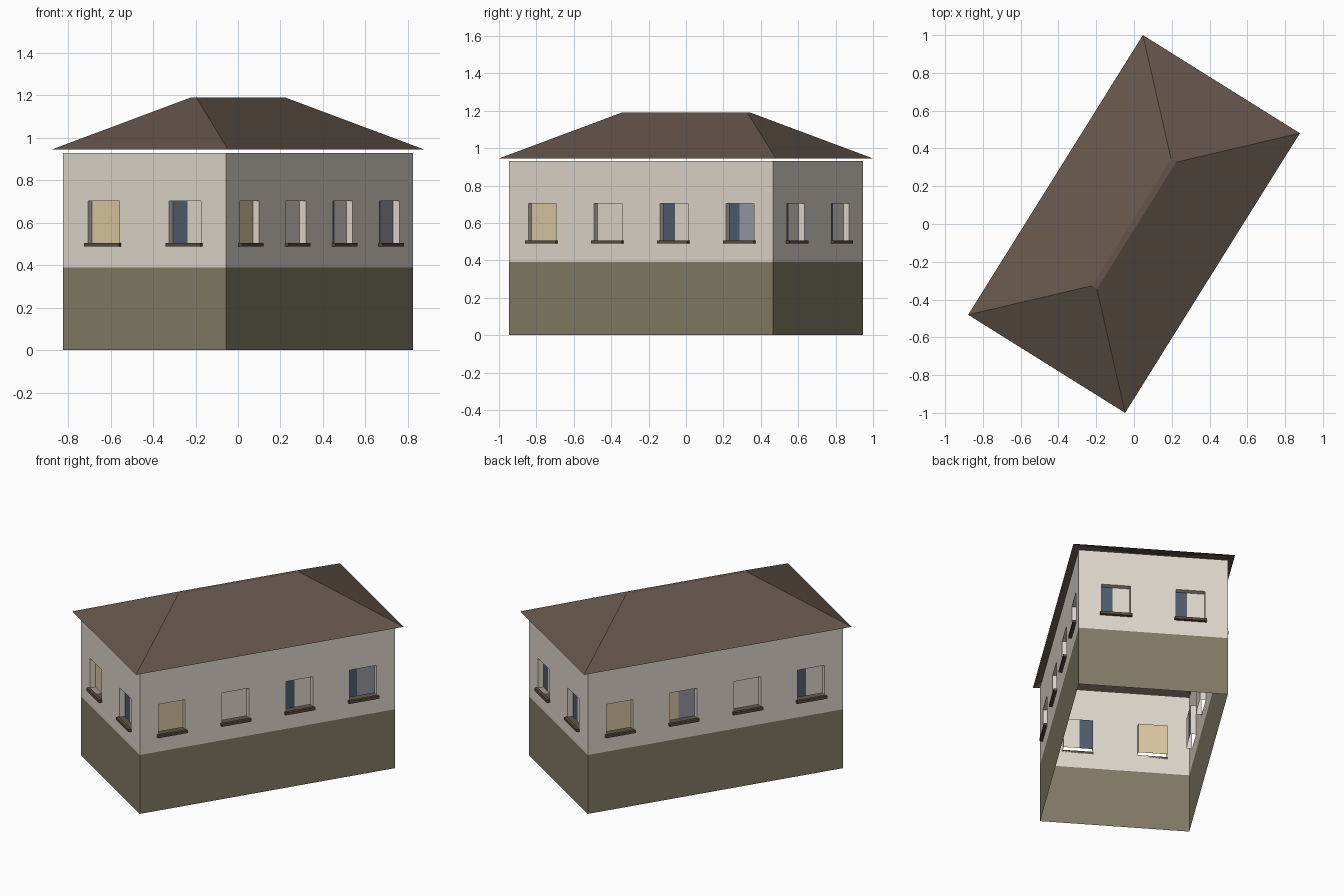
import bpy, bmesh, math
from mathutils import Vector

if "Cube" in bpy.data.objects:
    bpy.data.objects.remove(bpy.data.objects["Cube"])

ANG = math.radians(58)
U = Vector((math.cos(ANG), math.sin(ANG), 0))    # long axis
V = Vector((math.sin(ANG), -math.cos(ANG), 0))   # short axis
Z = Vector((0, 0, 1))
HL, HW = 0.832, 0.452                            # half length / width of walls
PLINTH, TOP = 0.39, 0.93
WIN_W, WIN_Z0, WIN_Z1, DEPTH = 0.176, 0.505, 0.703, 0.035


def material(name, rgb):
    m = bpy.data.materials.new(name)
    lin = [((c / 255 + 0.055) / 1.055) ** 2.4 for c in rgb]
    m.diffuse_color = (*lin, 1)
    m.use_nodes = True
    m.node_tree.nodes["Principled BSDF"].inputs["Base Color"].default_value = m.diffuse_color
    return m


PLASTER = material("plaster", (222, 214, 203))
STONE = material("plinth_olive", (130, 122, 101))
ROOF = material("roof_brown", (100, 85, 75))
SILL = material("sill_brown", (92, 74, 64))
GLASS = material("glass_blue", (78, 92, 108))
PALE = material("glass_pale", (148, 153, 165))
TAN = material("blind_tan", (219, 198, 161))


def make(name, quads, mats):
    """quads: list of (corner points, material index)"""
    bm = bmesh.new()
    for pts, mi in quads:
        f = bm.faces.new([bm.verts.new(p) for p in pts])
        f.material_index = mi
    bmesh.ops.remove_doubles(bm, verts=bm.verts, dist=1e-5)
    me = bpy.data.meshes.new(name)
    bm.to_mesh(me)
    bm.free()
    for m in mats:
        me.materials.append(m)
    ob = bpy.data.objects.new(name, me)
    bpy.context.collection.objects.link(ob)
    return ob


def build_side(name, n, dist, half, windows):
    r = -n.cross(Z)                              # rightwards seen from outside

    def P(a, z, out=0.0):
        return n * (dist + out) + r * a + Z * z

    count = len(windows)
    centres = [half * ((2 * i + 1) / count - 1) for i in range(count)]
    holes = [(c - WIN_W / 2, c + WIN_W / 2) for c in centres]
    xs = [-half] + [x for h in holes for x in h] + [half]
    zs = [0, PLINTH, WIN_Z0, WIN_Z1, TOP]

    # wall sheet with window openings, plinth coloured by height
    quads = []
    for i in range(len(xs) - 1):
        for j in range(4):
            if i % 2 == 1 and j == 2:
                continue
            a, b, lo, hi = xs[i], xs[i + 1], zs[j], zs[j + 1]
            quads.append(([P(a, lo), P(b, lo), P(b, hi), P(a, hi)], int(j == 0)))
    # side and top reveals
    d = -DEPTH
    for a, b in holes:
        lo, hi = WIN_Z0, WIN_Z1
        quads.append(([P(a, lo), P(a, hi), P(a, hi, d), P(a, lo, d)], 0))
        quads.append(([P(b, lo), P(b, lo, d), P(b, hi, d), P(b, hi)], 0))
        quads.append(([P(a, hi), P(b, hi), P(b, hi, d), P(a, hi, d)], 0))
    make(name + "_wall", quads, [PLASTER, STONE])

    # recessed panes, each split into a left and right colour
    mats = [GLASS, PALE, TAN, PLASTER]
    panes = []
    for (a, b), (split, left, right) in zip(holes, windows):
        m = a + (b - a) * split
        for p, q, mat in ((a, m, left), (m, b, right)):
            if q - p > 1e-4:
                panes.append(([P(p, WIN_Z0, d), P(q, WIN_Z0, d),
                               P(q, WIN_Z1, d), P(p, WIN_Z1, d)], mats.index(mat)))
    make(name + "_window_panes", panes, mats)

    # projecting sills
    sills = []
    for c in centres:
        a, b, lo, hi, o = c - 0.097, c + 0.097, 0.489, 0.506, 0.02
        sills += [([P(a, lo, o), P(b, lo, o), P(b, hi, o), P(a, hi, o)], 0),
                  ([P(a, hi, o), P(b, hi, o), P(b, hi), P(a, hi)], 0),
                  ([P(a, lo), P(b, lo), P(b, lo, o), P(a, lo, o)], 0),
                  ([P(a, lo), P(a, lo, o), P(a, hi, o), P(a, hi)], 0),
                  ([P(b, lo, o), P(b, lo), P(b, hi), P(b, hi, o)], 0),
                  ([P(b, lo), P(a, lo), P(a, hi), P(b, hi)], 0)]
    make(name + "_sills", sills, [SILL])


blind, drawn = (1, TAN, TAN), (1, PLASTER, PLASTER)
half_open = (0.4, GLASS, PLASTER)
build_side("right_long", V, HW, HL, [blind, drawn, half_open, (0.35, GLASS, PALE)])
build_side("left_long", -V, HW, HL, [blind, (0.4, TAN, PALE), drawn, half_open])
build_side("front_short", -U, HL, HW, [blind, (0.45, GLASS, PLASTER)])
build_side("back_short", U, HL, HW, [half_open, half_open])


# hipped roof with a narrow flat ridge, open underneath
def ring(hl, hw, z):
    return [U * (hl * a) + V * (hw * b) + Z * z
            for a, b in ((-1, -1), (-1, 1), (1, 1), (1, -1))]


eave, ridge = ring(0.873, 0.49, 0.945), ring(0.396, 0.016, 1.19)
slopes = [([eave[i], eave[(i + 1) % 4], ridge[(i + 1) % 4], ridge[i]], 0) for i in range(4)]
make("roof", slopes + [(ridge, 0)], [ROOF])
